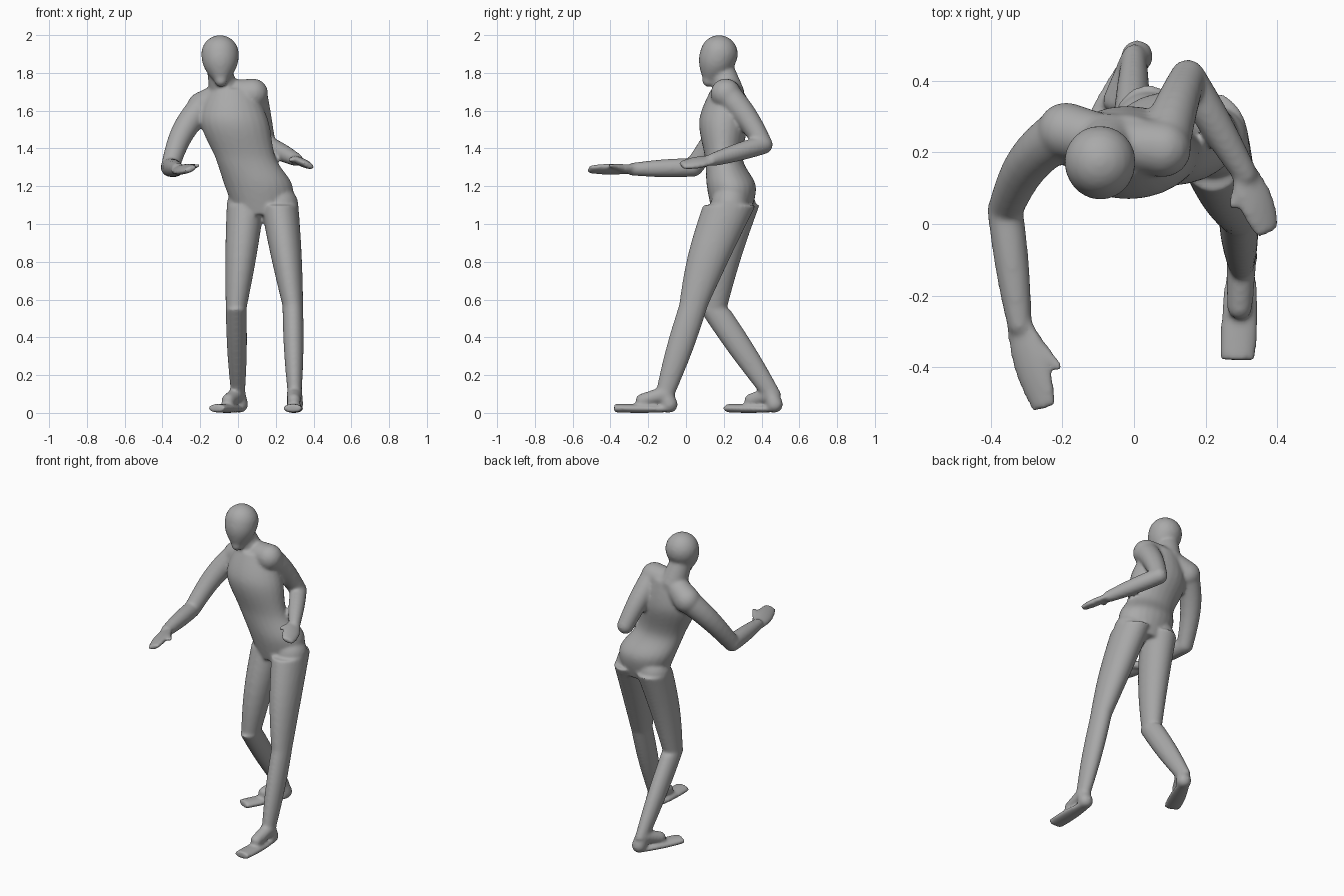
import bpy, bmesh, math
from mathutils import Vector

cube = bpy.data.objects.get("Cube")
if cube:
    bpy.data.objects.remove(cube, do_unlink=True)

SIDES = 24
STEPS = 8
ACROSS = Vector((1, 0, 0))
UP = Vector((0, 0, 1))
bm = bmesh.new()


def ball(centre, radius):
    """Rounded joint."""
    geometry = bmesh.ops.create_uvsphere(bm, u_segments=SIDES, v_segments=SIDES // 2, radius=radius)
    bmesh.ops.translate(bm, verts=geometry["verts"], vec=centre)


def loft(sections, normal, width):
    """Closed skin over elliptical sections of centre, half width and half depth."""
    side = (width - normal * width.dot(normal)).normalized()
    front = normal.cross(side)
    angles = [math.tau * k / SIDES for k in range(SIDES)]
    rings = []
    for centre, half_width, half_depth in sections:
        rings.append([bm.verts.new(centre + side * half_width * math.cos(angle)
                                   + front * half_depth * math.sin(angle))
                      for angle in angles])
    for lower, upper in zip(rings, rings[1:]):
        for k in range(SIDES):
            bm.faces.new((lower[k - 1], lower[k], upper[k], upper[k - 1]))
    bm.faces.new(rings[0])
    bm.faces.new(rings[-1])


def limb(start, end, start_radius, end_radius, bulge=0, depth=1, bend=(0, 0, 0), width=ACROSS, level=False):
    """Tapered, optionally bulging and bent segment; round ones get joint balls."""
    start, end, bend = Vector(start), Vector(end), Vector(bend)
    sections = []
    for i in range(STEPS + 1):
        t = i / STEPS
        swell = math.sin(math.pi * t)
        radius = start_radius + (end_radius - start_radius) * t + bulge * swell
        sections.append((start.lerp(end, t) + bend * swell, radius, radius * depth))
    loft(sections, UP if level else (end - start).normalized(), Vector(width))
    if depth >= 1:
        ball(start, start_radius)
        ball(end, end_radius)


def trunk(rows):
    """Level sections blended by a Catmull-Rom curve."""
    points = [Vector(row) for row in rows]
    points = [points[0]] + points + [points[-1]]
    sections = []
    for a, b, c, d in zip(points, points[1:], points[2:], points[3:]):
        for i in range(STEPS):
            t = i / STEPS
            p = b + ((c - a) * t + (2 * a - 5 * b + 4 * c - d) * t ** 2 + (3 * b - a - 3 * c + d) * t ** 3) / 2
            sections.append((Vector(p[:3]), p[3], p[4]))
    loft(sections, UP, ACROSS)


def arm(shoulder, elbow, wrist, fingertip, thumb_root, thumb_tip, bend, palm):
    """Whole arm with a flat hand whose width follows the palm direction."""
    limb(shoulder, elbow, .075, .05, bend=bend)
    limb(elbow, wrist, .05, .035, bulge=.005)
    limb(wrist, fingertip, .04, .036, bulge=.016, depth=.42, width=palm)
    limb(thumb_root, thumb_tip, .022, .012)


def leg(hip, knee, ankle, toe, bend, thigh_depth, calf_depth):
    """Whole leg with a foot pointing from the ankle to the toe."""
    ankle, toe = Vector(ankle), Vector(toe)
    limb(hip, knee, .1, .055, bulge=.005, depth=thigh_depth, bend=bend, level=True)
    limb(knee, ankle, .055, .037, bulge=.006, depth=calf_depth, level=True)
    forward = toe - ankle
    forward.z = 0
    heel = ankle - forward * .08
    heel.z = .045
    ball(heel, .045)
    limb(ankle, heel, .04, .045)
    instep = ankle.lerp(toe, .45)
    limb(ankle, instep, .042, .036)
    heel.z = .02
    limb(heel, toe, .036, .05, bulge=.008, depth=.45, width=forward.cross(UP))


# Head: round skull tapering to the chin
skull, chin = (-.095, .175, 1.9), (-.09, .12, 1.76)
ball(skull, .1)
limb(skull, chin, .1, .035, bulge=.018)

# Neck
neck_base = (-.07, .23, 1.69)
limb((-.1, .19, 1.82), neck_base, .065, .08)

# Torso from pelvis to collar: hips, waist and chest
trunk([(.13, .24, 1.05, .14, .1), (.11, .24, 1.2, .18, .13), (.04, .2, 1.35, .16, .1),
       (-.02, .2, 1.55, .18, .13), (-.03, .22, 1.73, .11, .08)])

# Shoulder girdle
left_shoulder, right_shoulder = (.08, .21, 1.69), (-.19, .26, 1.62)
for shoulder in (left_shoulder, right_shoulder):
    limb(neck_base, shoulder, .07, .08)

# Left arm swept back at the elbow, right arm reaching forward
arm(left_shoulder, (.15, .41, 1.42), (.31, .14, 1.34), (.375, -.025, 1.31),
    (.3, .12, 1.34), (.275, .05, 1.34), bend=(0, .01, .01), palm=(.8, .3, -.4))
arm(right_shoulder, (-.36, .04, 1.3), (-.32, -.28, 1.29), (-.25, -.515, 1.29),
    (-.29, -.31, 1.29), (-.21, -.4, 1.31), bend=(-.02, .02, .02), palm=(.9, .2, .4))

# Left leg striding forward, right leg trailing
leg((.22, .23, 1.1), (.29, .04, .57), (.3, -.11, .1), (.29, -.38, .025),
    bend=(0, -.01, 0), thigh_depth=1.4, calf_depth=1.4)
leg((.04, .27, 1.1), (-.01, .15, .55), (0, .45, .1), (-.115, .215, .025),
    bend=(0, -.015, 0), thigh_depth=1.2, calf_depth=1.5)

# Blend all parts into one smooth skin
mesh = bpy.data.meshes.new("body")
bmesh.ops.recalc_face_normals(bm, faces=bm.faces)
bm.to_mesh(mesh)
bm.free()
body = bpy.data.objects.new("body", mesh)
bpy.context.collection.objects.link(body)

fuse = body.modifiers.new("fuse", "REMESH")
fuse.mode = "VOXEL"
fuse.voxel_size = .009
fuse.use_smooth_shade = True
soften = body.modifiers.new("soften", "SMOOTH")
soften.factor = .5
soften.iterations = 10

# Single plain colour
grey = bpy.data.materials.new("plain grey")
grey.use_nodes = True
colour = (.4, .4, .4, 1)
grey.diffuse_color = colour
grey.node_tree.nodes["Principled BSDF"].inputs["Base Color"].default_value = colour
mesh.materials.append(grey)
